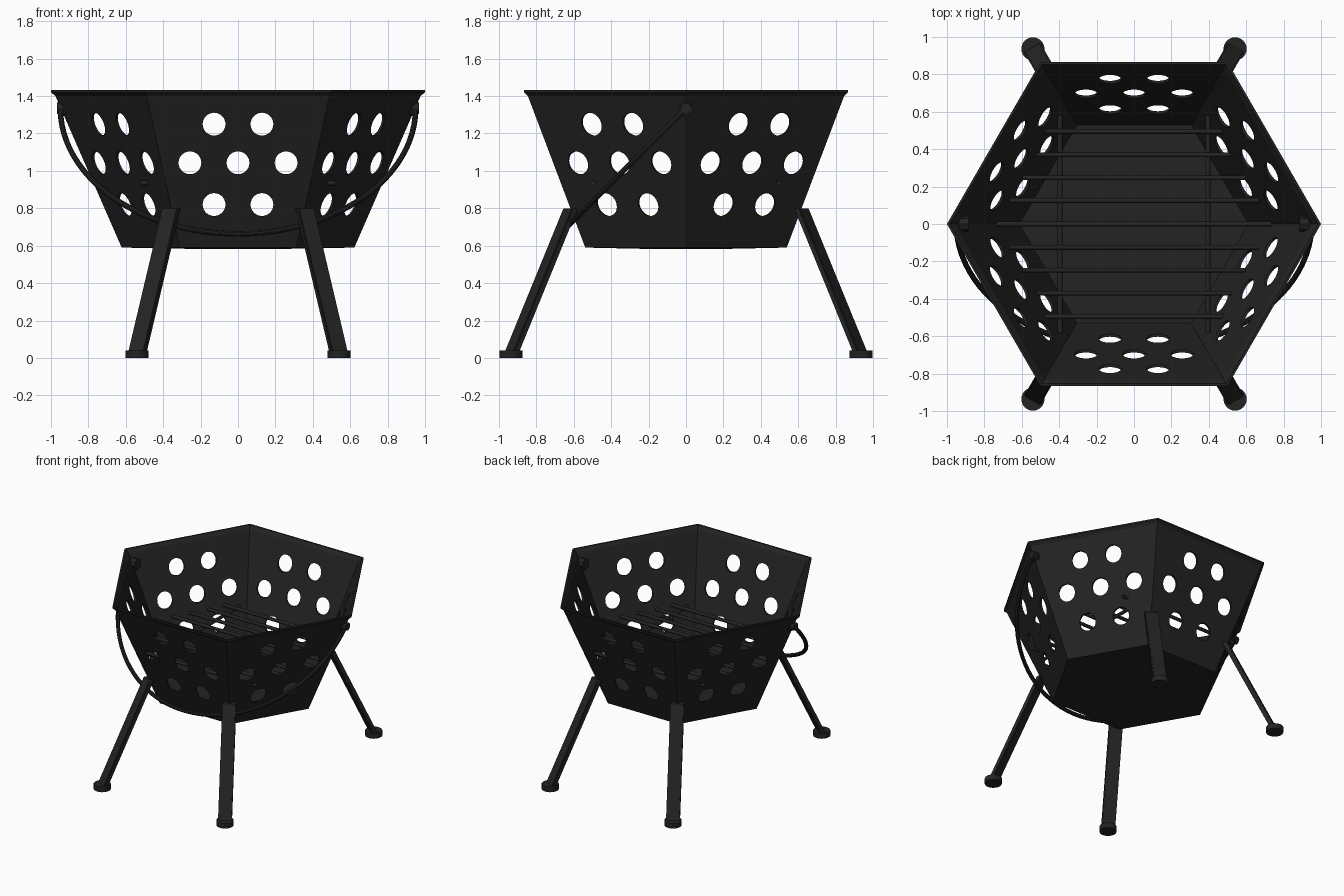
import bpy, bmesh, math
from mathutils import Vector, Matrix

if "Cube" in bpy.data.objects:
    bpy.data.objects.remove(bpy.data.objects["Cube"])

iron = bpy.data.materials.new("black iron")
iron.diffuse_color = (0.017, 0.017, 0.017, 1)
iron.use_nodes = True
iron.node_tree.nodes["Principled BSDF"].inputs["Base Color"].default_value = iron.diffuse_color


def add(name, bm, smooth=False):
    bmesh.ops.recalc_face_normals(bm, faces=bm.faces)
    me = bpy.data.meshes.new(name)
    bm.to_mesh(me)
    bm.free()
    me.materials.append(iron)
    ob = bpy.data.objects.new(name, me)
    bpy.context.collection.objects.link(ob)
    if smooth:
        bpy.ops.object.select_all(action='DESELECT')
        bpy.context.view_layer.objects.active = ob
        ob.select_set(True)
        bpy.ops.object.shade_smooth_by_angle(angle=math.radians(35))
    return ob


def rod(bm, a, b, r, sides=12):
    """Cylinder between two points."""
    a, b = Vector(a), Vector(b)
    d = b - a
    m = Matrix.Translation((a + b) / 2) @ d.to_track_quat('Z', 'Y').to_matrix().to_4x4()
    bmesh.ops.create_cone(bm, cap_ends=True, segments=sides, radius1=r, radius2=r,
                          depth=d.length, matrix=m)


# Hexagonal bowl: outer profile up, over the lip, inner profile down
profile = [(0.25, 0.583), (0.622, 0.59), (0.976, 1.40), (1.0, 1.42), (1.0, 1.432),
           (0.985, 1.432), (0.961, 1.405), (0.612, 0.604), (0.25, 0.597)]
bm = bmesh.new()
rings = [[bm.verts.new((r * math.cos(i * math.pi / 3), r * math.sin(i * math.pi / 3), z))
          for i in range(6)] for r, z in profile]
for lo, hi in zip(rings, rings[1:]):
    for i in range(6):
        j = (i + 1) % 6
        bm.faces.new((lo[i], lo[j], hi[j], hi[i]))
bm.faces.new(rings[0])
bm.faces.new(rings[-1])
bowl = add("bowl", bm)

# Seven round vents cut in each wall
bm = bmesh.new()
holes = [(-0.128, 1.25), (0.128, 1.25), (-0.257, 1.043), (0, 1.043), (0.257, 1.043),
         (-0.128, 0.82), (0.128, 0.82)]
for k in range(6):
    turn = Matrix.Rotation(k * math.pi / 3, 3, 'Z')
    for x, z in holes:
        y = -(0.539 + (z - 0.59) * 0.378)
        rod(bm, turn @ Vector((x, y - 0.07, z)), turn @ Vector((x, y + 0.07, z)), 0.061, 28)
cutter = add("vent_cutter", bm)
cutter.hide_render = True
mod = bowl.modifiers.new("vents", 'BOOLEAN')
mod.operation = 'DIFFERENCE'
mod.solver = 'EXACT'
mod.object = cutter
bpy.context.view_layer.update()
cut = bpy.data.meshes.new_from_object(bowl.evaluated_get(bpy.context.evaluated_depsgraph_get()))
bowl.modifiers.clear()
bowl.data = cut
bpy.data.objects.remove(cutter)

# Four splayed flat legs with round feet at the front and back corners
for side, deg in (("back_right", 60), ("back_left", 120),
                  ("front_left", 240), ("front_right", 300)):
    ang = math.radians(deg)
    out = Vector((math.cos(ang), math.sin(ang), 0))
    tan = Vector((-out.y, out.x, 0))
    bm = bmesh.new()
    ends = []
    for r, z in ((1.08, 0.02), (0.712, 0.80)):
        c = out * r + Vector((0, 0, z))
        ends.append([bm.verts.new(c + tan * s * 0.05 + out * t * 0.019)
                     for s, t in ((-1, -1), (1, -1), (1, 1), (-1, 1))])
    for i in range(4):
        j = (i + 1) % 4
        bm.faces.new((ends[0][i], ends[0][j], ends[1][j], ends[1][i]))
    bm.faces.new(ends[0])
    bm.faces.new(ends[1])
    long_edges = [e for e in bm.edges if abs(e.verts[0].co.z - e.verts[1].co.z) > 0.5]
    bmesh.ops.bevel(bm, geom=long_edges, offset=0.006, segments=2, affect='EDGES')
    add(side + "_leg", bm)
    bm = bmesh.new()
    p = out * 1.081
    rod(bm, p, p + Vector((0, 0, 0.04)), 0.062, 24)
    add(side + "_foot", bm, True)

# Grate: bars across, resting on two cross rods
bm = bmesh.new()
for y, half in ((0, 0.735), (0.125, 0.665), (0.247, 0.595), (0.37, 0.52), (0.495, 0.52)):
    for s in ((1, -1) if y else (1,)):
        rod(bm, (-half, s * y, 0.935), (half, s * y, 0.935), 0.013)
for x in (-0.395, 0.395):
    rod(bm, (x, -0.58, 0.913), (x, 0.58, 0.913), 0.013)
add("grate", bm, True)

# Half-round carrying handle hanging forward at 45 degrees
bm = bmesh.new()
n, m, R, tube = 48, 10, 0.95, 0.015
loops = []
for i in range(n + 1):
    a = math.pi * i / n
    loop = []
    for j in range(m):
        b = 2 * math.pi * j / m
        r, off = R + tube * math.cos(b), tube * math.sin(b)
        d = r * math.sin(a)
        loop.append(bm.verts.new((r * math.cos(a), (-d + off) * 0.7071,
                                  1.335 + (-d - off) * 0.7071)))
    loops.append(loop)
for p, q in zip(loops, loops[1:]):
    for j in range(m):
        k = (j + 1) % m
        bm.faces.new((p[j], p[k], q[k], q[j]))
bm.faces.new(loops[0])
bm.faces.new(loops[-1])
add("handle", bm, True)

# Handle pivots: knob inside and washer outside the wall
for name, s in (("left_pivot", -1), ("right_pivot", 1)):
    bm = bmesh.new()
    rod(bm, (s * 0.885, 0, 1.335), (s * 0.935, 0, 1.335), 0.042, 8)
    rod(bm, (s * 0.93, 0, 1.335), (s * 0.967, 0, 1.335), 0.03, 12)
    add(name, bm)
